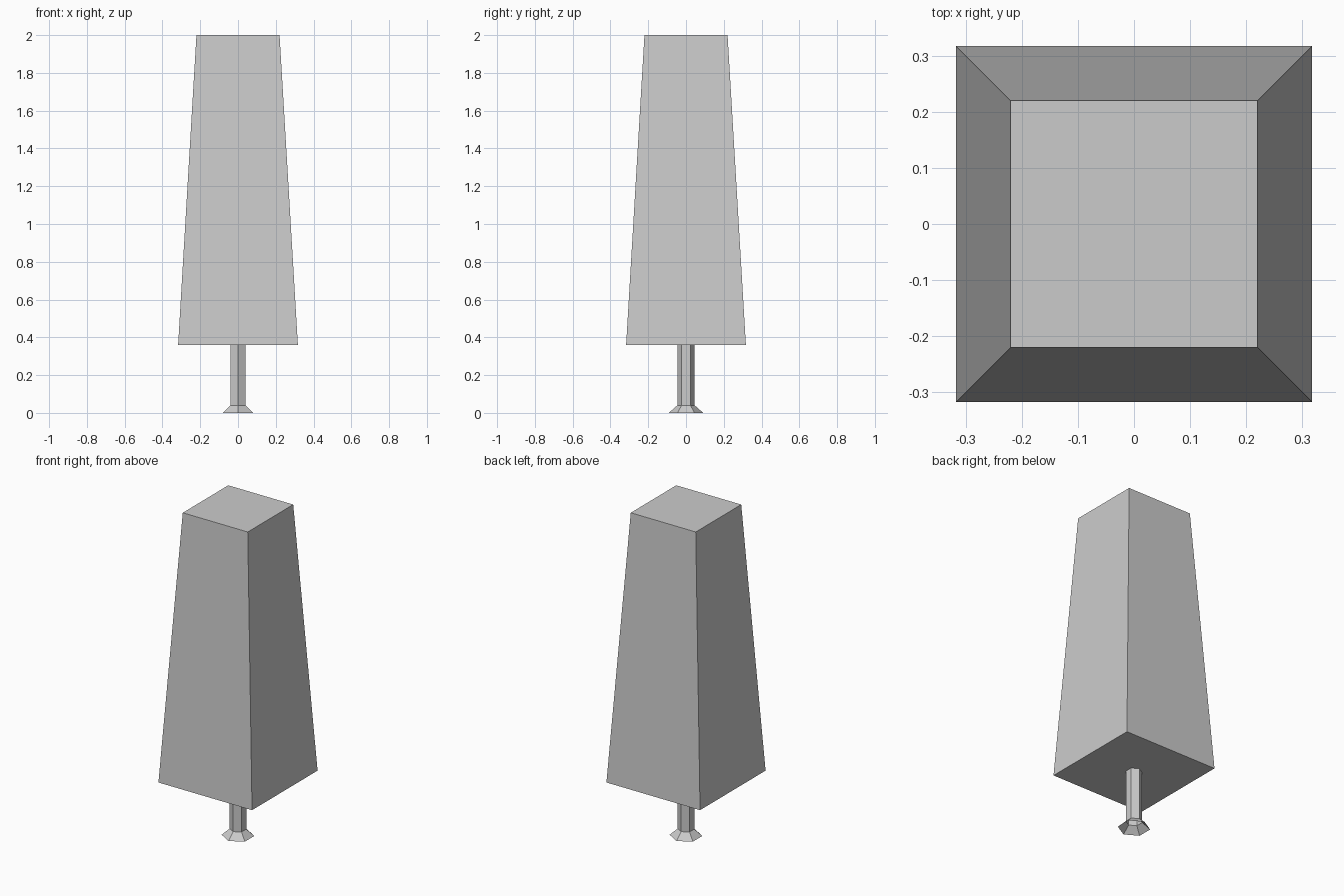
import bpy
import math

cube = bpy.data.objects.get("Cube")
if cube:
    bpy.data.objects.remove(cube, do_unlink=True)

grey = bpy.data.materials.new("plain_grey")
grey.use_nodes = True
colour = (0.6, 0.6, 0.6, 1)
grey.diffuse_color = colour
grey.node_tree.nodes["Principled BSDF"].inputs["Base Color"].default_value = colour


def lofted(name, sides, turn, rings, caps):
    """Stack regular polygon rings of (radius, height) into one flat-sided part."""
    verts = [(r * math.cos(turn + math.tau * i / sides),
              r * math.sin(turn + math.tau * i / sides), z)
             for r, z in rings for i in range(sides)]
    faces = []
    for k in range(len(rings) - 1):
        for i in range(sides):
            j = (i + 1) % sides
            a, b = k * sides, (k + 1) * sides
            faces.append((a + i, a + j, b + j, b + i))
    if caps:
        faces.append(tuple(reversed(range(sides))))
        faces.append(tuple(range(len(verts) - sides, len(verts))))
    mesh = bpy.data.meshes.new(name)
    mesh.from_pydata(verts, [], faces)
    mesh.materials.append(grey)
    obj = bpy.data.objects.new(name, mesh)
    bpy.context.collection.objects.link(obj)
    return obj


# Tapered square crown
corner = math.sqrt(2)
lofted("crown", 4, math.pi / 4, [(0.317 * corner, 0.36), (0.22 * corner, 2.0)], True)

# Hexagonal trunk with a flared, open foot
lofted("trunk", 6, math.pi / 2, [(0.091, 0.0), (0.046, 0.04), (0.046, 0.36)], False)
